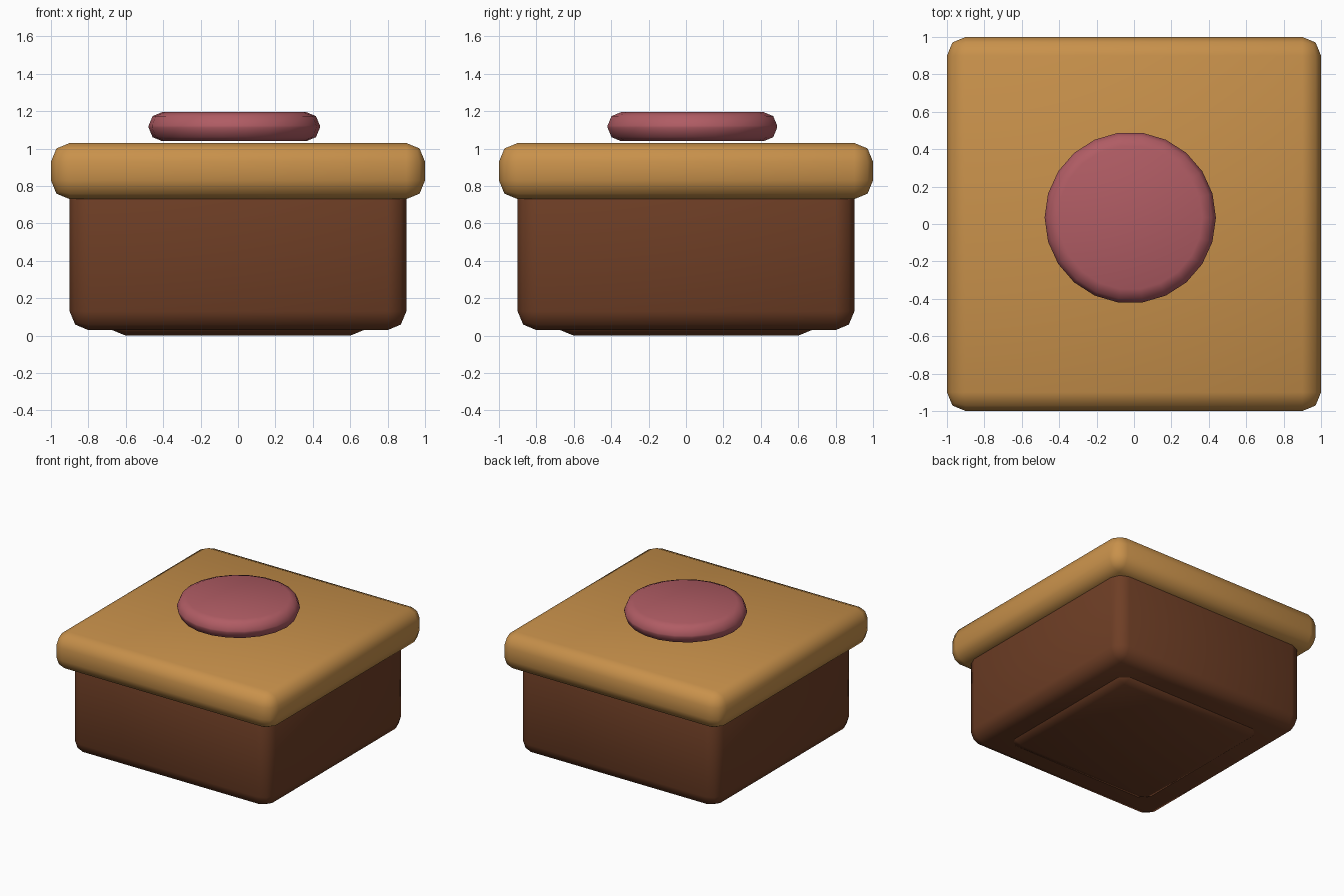
import bpy, bmesh, math
from mathutils import Matrix

if "Cube" in bpy.data.objects:
    bpy.data.objects.remove(bpy.data.objects["Cube"])


def material(name, rgb):
    m = bpy.data.materials.new(name)
    m.diffuse_color = (*rgb, 1.0)
    m.use_nodes = True
    m.node_tree.nodes["Principled BSDF"].inputs["Base Color"].default_value = m.diffuse_color
    return m


BROWN = material("dark brown", (0.156, 0.048, 0.0185))
TAN = material("golden tan", (0.578, 0.283, 0.070))
ROSE = material("dusty rose", (0.434, 0.107, 0.127))


def finish(name, bm, mat, bevel):
    """Turn a bmesh into a smooth, round-edged object."""
    # round only the sharp rim edges, not the facets of a cylinder wall
    edges = [e for e in bm.edges if e.calc_face_angle(0) > math.radians(40)]
    bmesh.ops.bevel(bm, geom=edges, offset=bevel, segments=2, profile=0.5,
                    affect='EDGES', clamp_overlap=True)
    for f in bm.faces:
        f.smooth = True
    me = bpy.data.meshes.new(name)
    bm.to_mesh(me)
    bm.free()
    me.materials.append(mat)
    ob = bpy.data.objects.new(name, me)
    bpy.context.collection.objects.link(ob)
    return ob


def rounded_box(name, half, z0, z1, mat, bevel=0.1):
    bm = bmesh.new()
    bmesh.ops.create_cube(bm, size=1, matrix=Matrix.Translation((0, 0, (z0 + z1) / 2))
                          @ Matrix.Diagonal((2 * half, 2 * half, z1 - z0, 1)))
    return finish(name, bm, mat, bevel)


def rounded_disc(name, centre, radius, z0, z1, sides, mat, bevel):
    bm = bmesh.new()
    place = (Matrix.Translation((*centre, (z0 + z1) / 2))
             @ Matrix.Rotation(math.pi / 2, 4, 'Z'))  # a corner points to +y
    bmesh.ops.create_cone(bm, cap_ends=True, segments=sides, radius1=radius,
                          radius2=radius, depth=z1 - z0, matrix=place)
    return finish(name, bm, mat, bevel)


# Foot plate peeking out under the body
rounded_box("foot", 0.70, 0.0, 0.40, BROWN)
# Main body, running up into the lid
rounded_box("body", 0.90, 0.03, 0.88, BROWN)
# Overhanging lid
rounded_box("lid", 1.00, 0.73, 1.03, TAN)
# Round button hovering just over the lid, slightly off centre
rounded_disc("button", (-0.02, 0.034), 0.458, 1.04, 1.195, 22, ROSE, 0.072)
